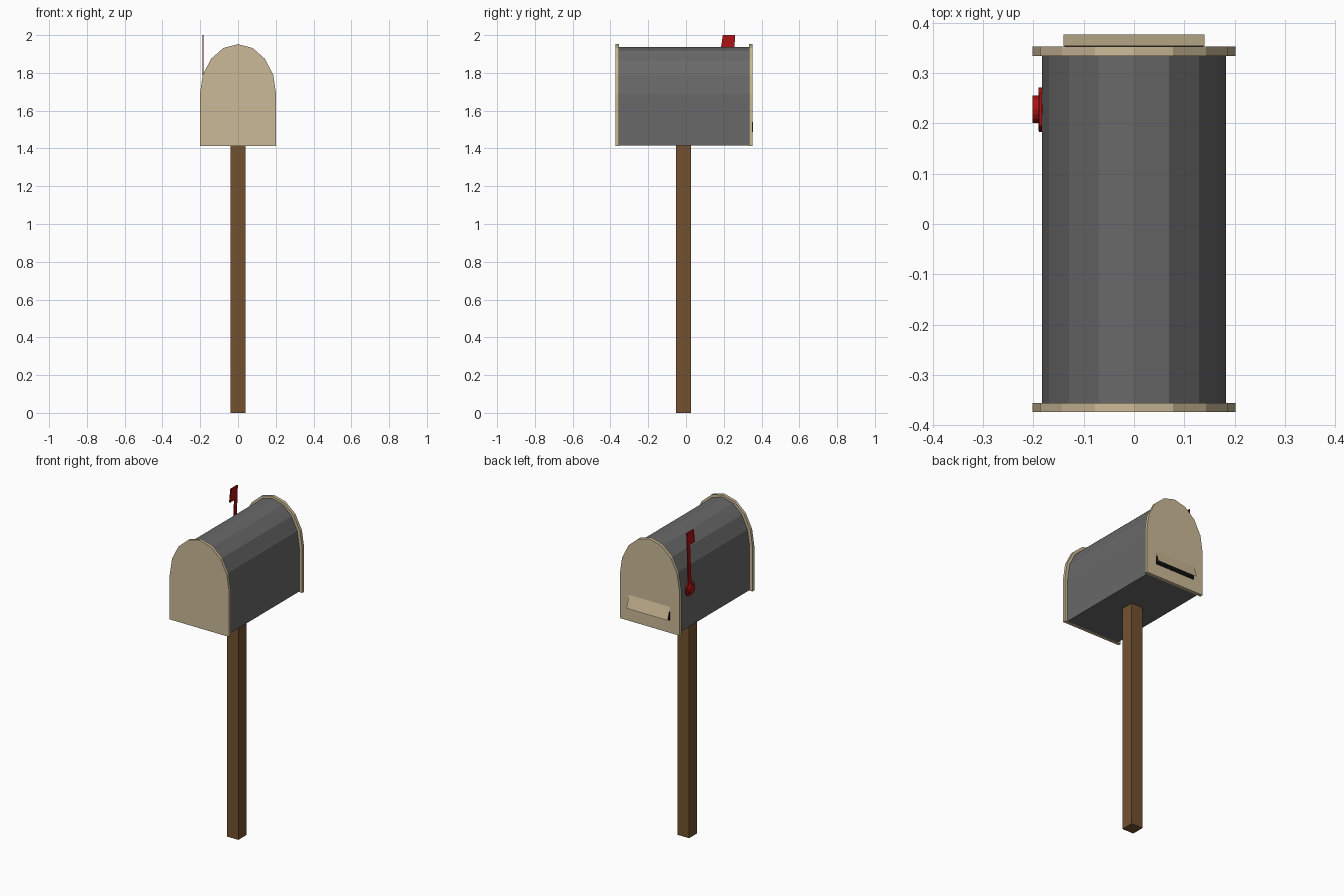
import bpy, bmesh
from math import sin, cos, pi

old = bpy.data.objects.get("Cube")
if old:
    bpy.data.objects.remove(old, do_unlink=True)


def material(name, rgb):
    m = bpy.data.materials.new(name)
    m.use_nodes = True
    color = (*rgb, 1)
    m.diffuse_color = color
    m.node_tree.nodes["Principled BSDF"].inputs["Base Color"].default_value = color
    return m


TAN = material("tan", (0.60, 0.49, 0.31))
GREY = material("dark_grey", (0.14, 0.14, 0.14))
WOOD = material("brown_wood", (0.17, 0.083, 0.029))
RED = material("red", (0.42, 0.006, 0.006))
BLACK = material("black", (0.004, 0.004, 0.004))


def finish(name, bm, mat):
    bmesh.ops.recalc_face_normals(bm, faces=bm.faces[:])
    mesh = bpy.data.meshes.new(name)
    bm.to_mesh(mesh)
    bm.free()
    mesh.materials.append(mat)
    obj = bpy.data.objects.new(name, mesh)
    bpy.context.collection.objects.link(obj)
    return obj


def prism(name, points, offset, mat):
    """Extrude a closed outline of 3D points along an offset."""
    bm = bmesh.new()
    face = bm.faces.new([bm.verts.new(p) for p in points])
    new = bmesh.ops.extrude_face_region(bm, geom=[face])["geom"]
    verts = [v for v in new if isinstance(v, bmesh.types.BMVert)]
    bmesh.ops.translate(bm, verts=verts, vec=offset)
    return finish(name, bm, mat)


def box(name, lo, hi, mat):
    base = [(lo[0], lo[1], lo[2]), (hi[0], lo[1], lo[2]),
            (hi[0], hi[1], lo[2]), (lo[0], hi[1], lo[2])]
    return prism(name, base, (0, 0, hi[2] - lo[2]), mat)


def arch(name, half, rise, bottom, y0, y1, mat):
    """Flat-bottomed box with an eight-sided arched roof."""
    spring = 1.687
    pts = [(half * cos(i * pi / 8), y0, spring + rise * sin(i * pi / 8)) for i in range(9)]
    pts += [(-half, y0, bottom), (half, y0, bottom)]
    return prism(name, pts, (0, y1 - y0, 0), mat)


def disc(name, radius, x0, x1, mat):
    """Round plate facing sideways at the flag pivot."""
    pts = [(x0, 0.228 + radius * cos(i * pi / 8), 1.65 + radius * sin(i * pi / 8))
           for i in range(16)]
    return prism(name, pts, (x1 - x0, 0, 0), mat)


# Post and arched box with its end plates
box("post", (-0.039, -0.053, 0), (0.039, 0.026, 1.418), WOOD)
arch("box_body", 0.183, 0.25, 1.416, -0.358, 0.336, GREY)
arch("front_door", 0.202, 0.265, 1.412, -0.374, -0.356, TAN)
arch("back_plate", 0.202, 0.265, 1.412, 0.334, 0.353, TAN)

# Mail slot and the tilted flap over it
box("mail_slot", (-0.138, 0.352, 1.488), (0.138, 0.355, 1.54), BLACK)
bm = bmesh.new()
bm.faces.new([bm.verts.new(p) for p in (
    (0.14, 0.354, 1.572), (-0.14, 0.354, 1.572),
    (-0.14, 0.377, 1.497), (0.14, 0.377, 1.497))])
finish("slot_flap", bm, TAN)

# Signal flag: pivot, arm and pennant
disc("flag_pivot", 0.043, -0.182, -0.19, RED)
disc("flag_hub", 0.027, -0.189, -0.202, RED)
flag_x, flag_depth = -0.189, (0.006, 0, 0)
prism("flag_arm", [(flag_x, y, z) for y, z in (
    (0.215, 1.65), (0.241, 1.65), (0.26, 2.0), (0.235, 2.0))], flag_depth, RED)
prism("flag_pennant", [(flag_x, y, z) for y, z in (
    (0.26, 2.0), (0.195, 2.0), (0.183, 1.92), (0.25, 1.92))], flag_depth, RED)
